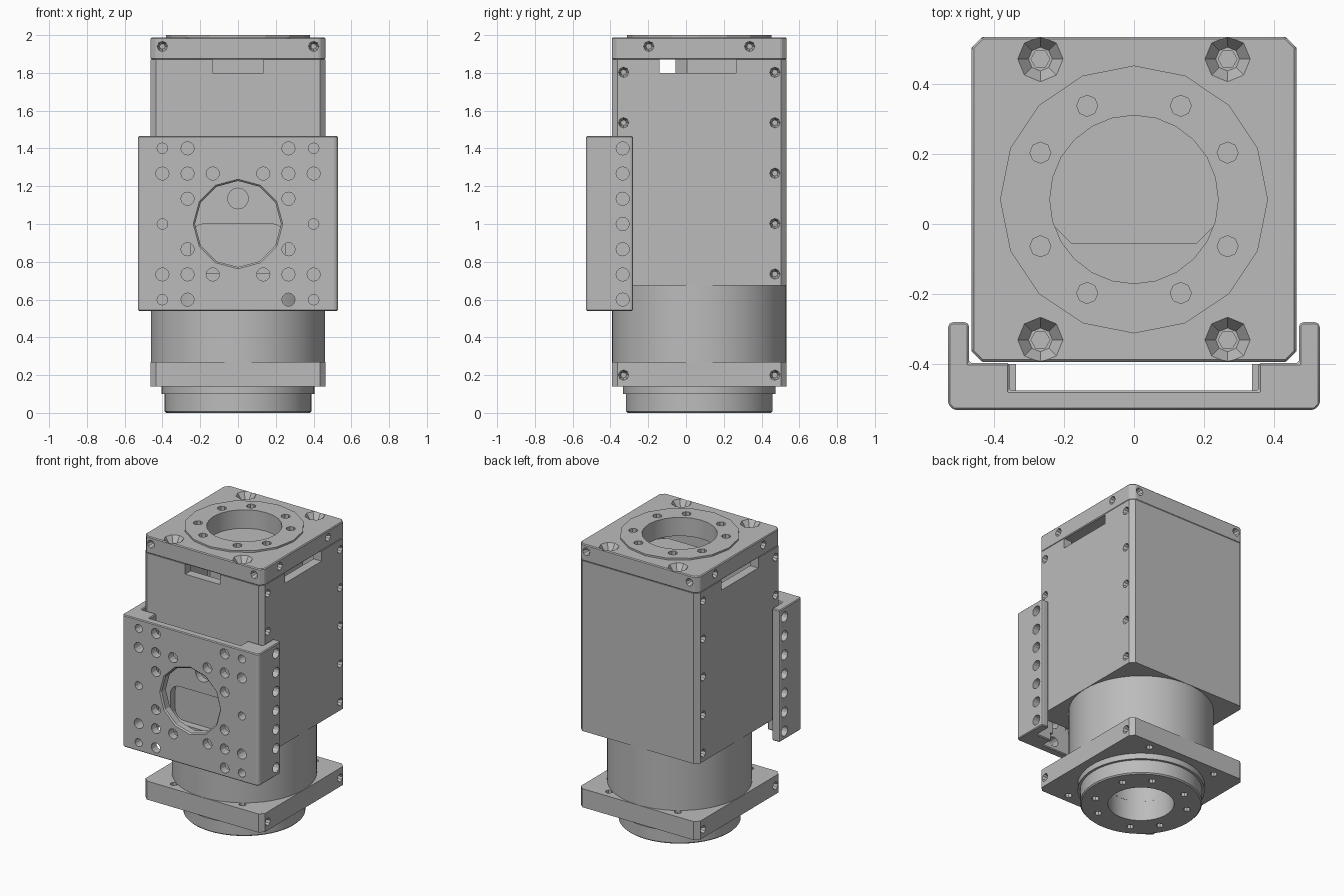
import bpy, bmesh
from math import pi, sin, cos, radians
from mathutils import Vector, Matrix

cube = bpy.data.objects.get("Cube")
if cube:
    bpy.data.objects.remove(cube, do_unlink=True)

grey = bpy.data.materials.new("machined grey")
grey.use_nodes = True
GREY = (0.5, 0.5, 0.5, 1)
grey.diffuse_color = GREY
grey.node_tree.nodes["Principled BSDF"].inputs["Base Color"].default_value = GREY

CY = 0.07      # y of the main axis
H = 0.463      # half width of the square housing
STEP = 0.1335  # hole spacing


def make(name, bm):
    bmesh.ops.recalc_face_normals(bm, faces=bm.faces)
    mesh = bpy.data.meshes.new(name)
    bm.to_mesh(mesh)
    bm.free()
    mesh.materials.append(grey)
    ob = bpy.data.objects.new(name, mesh)
    bpy.context.collection.objects.link(ob)
    return ob


def prism(name, pts, lo, hi, axis="z"):
    """Extrude a 2D outline along z, or along y with the outline in x, z."""
    bm = bmesh.new()
    place = (lambda a, b, t: (a, b, t)) if axis == "z" else (lambda a, b, t: (a, t, b))
    rings = [[bm.verts.new(place(a, b, t)) for a, b in pts] for t in (lo, hi)]
    bm.faces.new(rings[0])
    bm.faces.new(rings[1])
    for i in range(len(pts)):
        j = (i + 1) % len(pts)
        bm.faces.new((rings[0][i], rings[0][j], rings[1][j], rings[1][i]))
    return make(name, bm)


def rect(x0, x1, y0, y1, c=0.0):
    if not c:
        return [(x0, y0), (x1, y0), (x1, y1), (x0, y1)]
    return [(x0 + c, y0), (x1 - c, y0), (x1, y0 + c), (x1, y1 - c),
            (x1 - c, y1), (x0 + c, y1), (x0, y1 - c), (x0, y0 + c)]


def rounded(x0, x1, y0, y1, r, n=6):
    pts = []
    for k, (cx, cy) in enumerate(((x1 - r, y1 - r), (x0 + r, y1 - r),
                                  (x0 + r, y0 + r), (x1 - r, y0 + r))):
        for i in range(n + 1):
            a = (k + i / n) * pi / 2
            pts.append((cx + r * cos(a), cy + r * sin(a)))
    return pts


def lathe(name, profile, n):
    """Closed r, z profile turned round the main axis."""
    bm = bmesh.new()
    rings = [[bm.verts.new((r * cos(2 * pi * i / n), CY + r * sin(2 * pi * i / n), z))
              for i in range(n)] for r, z in profile]
    for k, ring in enumerate(rings):
        nxt = rings[(k + 1) % len(rings)]
        for i in range(n):
            j = (i + 1) % n
            bm.faces.new((ring[i], ring[j], nxt[j], nxt[i]))
    return make(name, bm)


def drills(holes, seg=8):
    """Cutter of many cones; each hole is point, direction, depth, radius, end radius."""
    bm = bmesh.new()
    for p, d, depth, r0, r1 in holes:
        d = Vector(d)
        rot = Vector((0, 0, 1)).rotation_difference(d).to_matrix().to_4x4()
        mid = Vector(p) + d * (depth - 0.008) / 2
        bmesh.ops.create_cone(bm, cap_ends=True, segments=seg, radius1=r0, radius2=r1,
                              depth=depth + 0.008, matrix=Matrix.Translation(mid) @ rot)
    return make("cutter", bm)


def combine(ob, tool, op="DIFFERENCE"):
    mod = ob.modifiers.new("cut", "BOOLEAN")
    mod.operation, mod.solver, mod.object = op, "EXACT", tool
    finish(ob)
    bpy.data.objects.remove(tool, do_unlink=True)


def finish(ob):
    """Apply the modifiers of an object."""
    dg = bpy.context.evaluated_depsgraph_get()
    mesh = bpy.data.meshes.new_from_object(ob.evaluated_get(dg))
    ob.modifiers.clear()
    ob.data = mesh


def bevel(ob, width):
    mod = ob.modifiers.new("bevel", "BEVEL")
    mod.width, mod.segments = width, 1
    mod.limit_method, mod.angle_limit = "ANGLE", radians(40)
    finish(ob)


FRONT, BACK, UP, DOWN = (0, 1, 0), (0, -1, 0), (0, 0, 1), (0, 0, -1)
SIGNS = (-1, 1)
SQUARE = rect(-H, H, CY - H, CY + H, 0.03)


def side_holes(ys, zs, r, x=H, depth=0.04, end=None):
    return [((s * x, y, z), (-s, 0, 0), depth, r, end or r) for s in SIGNS for y in ys for z in zs]


# Ring of eight bolts, shared by the top and bottom flanges
bolts = [(sx * a * STEP, CY + sy * b * STEP) for sx in SIGNS for sy in SIGNS for a, b in ((1, 2), (2, 1))]
corners = [(sx * 2 * STEP, CY + sy * 3 * STEP) for sx in SIGNS for sy in SIGNS]

# Housing: square box, hollow at the top, with cable windows
housing = prism("housing", SQUARE, 0.675, 1.87)
combine(housing, prism("cutter", rect(-0.4, 0.4, -0.33, 0.46), 1.2, 1.9))
combine(housing, prism("cutter", rect(-0.6, 0.6, -0.14, 0.265), 1.8, 1.9))
combine(housing, prism("cutter", rect(-0.135, 0.135, -0.6, -0.2), 1.8, 1.9))
combine(housing, prism("cutter", rounded(-0.25, 0.25, 0.74, 1.0, 0.07), -0.5, -0.34, "y"))
combine(housing, drills([((0, CY - H, 1.135), FRONT, 0.05, 0.055, 0.055)], 16))
screw_z = [0.735 + i * 2 * STEP for i in range(5)]
combine(housing, drills(side_holes((CY - 3 * STEP, CY + 3 * STEP), screw_z, 0.03, end=0.015)))

# Core inside the hollow
prism("inner_core", rect(-0.24, 0.24, -0.055, 0.44, 0.06), 1.1, 1.87)

# Top cap with raised ring, bore, bolts and countersunk corners
cap = prism("top_cap", SQUARE, 1.87, 1.988)
bevel(cap, 0.006)
ring = [(0.382 * cos(i * pi / 8), CY + 0.382 * sin(i * pi / 8)) for i in range(16)]
combine(cap, prism("ring", ring, 1.95, 2.0), "UNION")
combine(cap, drills([((0, CY, 2), DOWN, 0.2, 0.24, 0.24)], 24))
combine(cap, drills([((x, y, 2), DOWN, 0.06, 0.03, 0.03) for x, y in bolts]))
combine(cap, drills([((x, y, 1.988), DOWN, 0.045, 0.07, 0.034) for x, y in corners]))
combine(cap, drills([((x, y, 1.96), DOWN, 0.05, 0.027, 0.027) for x, y in corners], 6))
edge = side_holes((CY - 2 * STEP, CY + 2 * STEP), (1.94,), 0.03, end=0.015)
edge += [((s * 3 * STEP, CY - f * H, 1.94), (0, f, 0), 0.04, 0.03, 0.015) for s in SIGNS for f in SIGNS]
combine(cap, drills(edge))

# Round neck below the housing
lathe("neck", [(0.21, 0.26), (H - 0.002, 0.26), (H - 0.002, 0.68), (0.21, 0.68)], 64)

# Square lower flange
flange = prism("lower_flange", SQUARE, 0.14, 0.27)
combine(flange, drills([((0, CY, 0.13), UP, 0.2, 0.21, 0.21)], 32))
combine(flange, drills([((x, y, 0.13), UP, 0.2, 0.024, 0.024) for x, y in corners]))
combine(flange, drills(side_holes((CY - 3 * STEP, CY + 3 * STEP), (0.2,), 0.03, end=0.015)))

# Stepped output hub with a central shaft
hub = lathe("output_hub", [(0.21, 0), (0.38, 0), (0.388, 0.008), (0.388, 0.1),
                           (0.404, 0.1), (0.404, 0.15), (0.21, 0.15)], 64)
combine(hub, drills([((x, y, 0), UP, 0.06, 0.024, 0.024) for x, y in bolts]))
shaft = drills([((0, CY, 0.25), UP, 0.43, 0.07, 0.07)], 16)
shaft.name = "inner_shaft"

# Front mounting bracket: channel with flanges hugging the housing
half = [(0.53, -0.515), (0.53, -0.288), (0.522, -0.28), (0.478, -0.28), (0.47, -0.288),
        (0.47, -0.397), (0.355, -0.397), (0.355, -0.475)]
outline = [(0.515, -0.53)] + half + [(-x, y) for x, y in reversed(half)] + [(-0.515, -0.53)]
bracket = prism("mounting_bracket", outline, 0.54, 1.465)
bevel(bracket, 0.006)
combine(bracket, drills([((0, -0.53, 1.0), FRONT, 0.1, 0.228, 0.228)], 12))
combine(bracket, drills([((0, -0.53, 1.0), FRONT, 0.012, 0.245, 0.225)], 12))
pattern = [(3, 3, 0.028), (2, 3, 0.035), (3, 2, 0.035), (2, 2, 0.035),
           (1, 2, 0.035), (2, 1, 0.035), (3, 0, 0.028)]
spots = {(sx * a, sz * b, r) for a, b, r in pattern for sx in SIGNS for sz in SIGNS}
combine(bracket, drills([((a * STEP, -0.53, 1 + b * STEP), FRONT, 0.08, r, r)
                         for a, b, r in sorted(spots)], 12))
combine(bracket, drills(side_holes((-0.335,), [1 + i * STEP for i in range(-3, 4)],
                                   0.035, 0.53, 0.045), 12))
# Locating strips inside the bracket
for s, side in ((1, "left"), (-1, "right")):
    prism(side + "_locating_strip", rect(*sorted((s * 0.337, s * 0.36)), -0.48, -0.4), 0.6, 1.4)

# Smooth round walls, crisp edges
bpy.ops.object.select_all(action="DESELECT")
for ob in bpy.context.collection.objects:
    if ob.type == "MESH" and ob.data.materials and ob.data.materials[0] == grey:
        ob.select_set(True)
        bpy.context.view_layer.objects.active = ob
bpy.ops.object.shade_smooth_by_angle(angle=radians(20))
